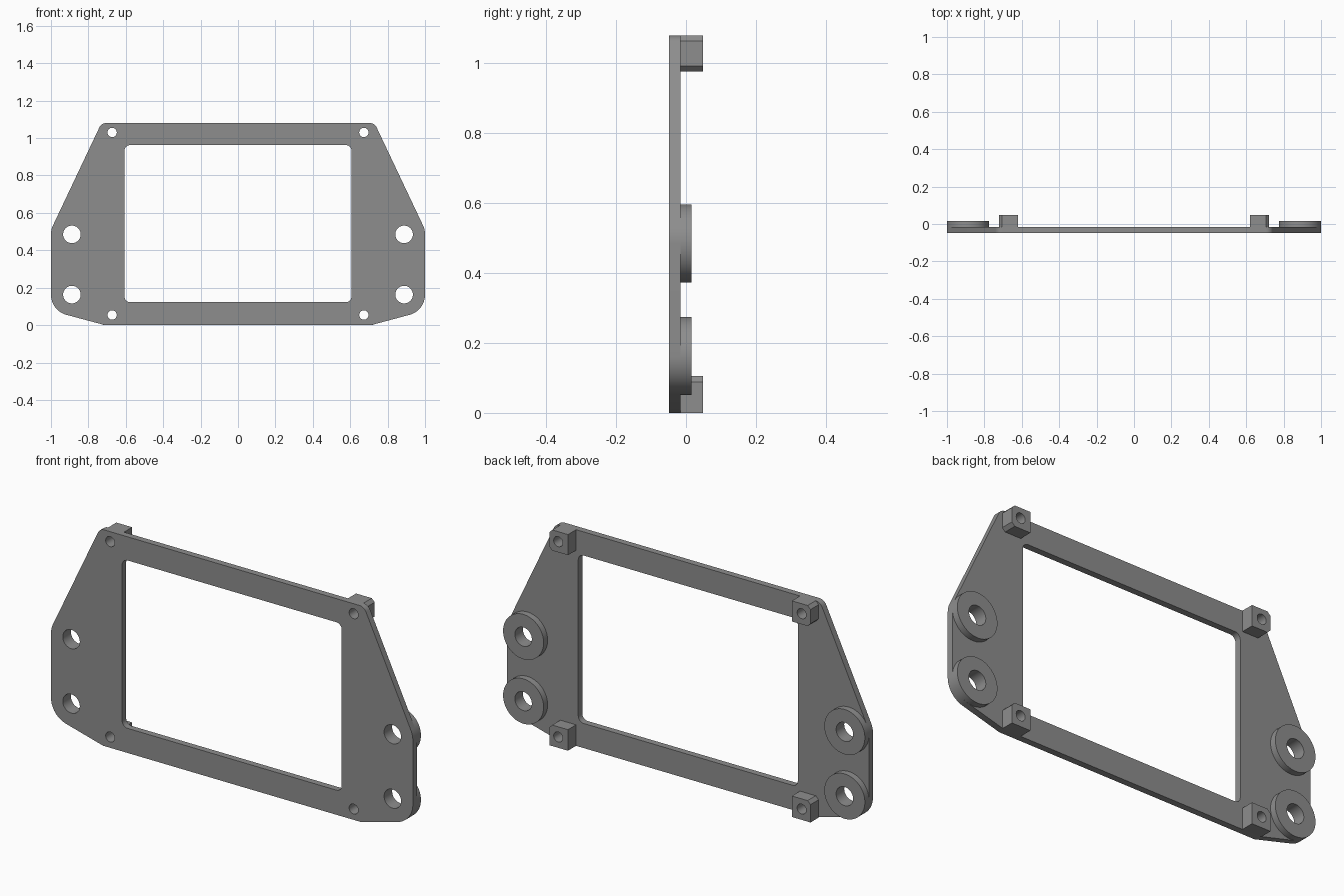
import bpy, bmesh, math

if "Cube" in bpy.data.objects:
    bpy.data.objects.remove(bpy.data.objects["Cube"])

grey = bpy.data.materials.new("grey_plastic")
grey.diffuse_color = (0.27, 0.27, 0.27, 1)
grey.use_nodes = True
grey.node_tree.nodes["Principled BSDF"].inputs["Base Color"].default_value = grey.diffuse_color

Y_FRONT, Y_PLATE, Y_PAD, Y_POST = -0.048, -0.016, 0.016, 0.048
BOLT_X, BOLT_Z, BOLT_R, PAD_R = 0.888, (0.163, 0.485), 0.047, 0.112
SCREW_X, SCREW_Z, SCREW_R = 0.673, (0.054, 1.03), 0.025


def arc(cx, cz, r, start, end, n):
    """Points on an arc, angles in degrees."""
    angles = [math.radians(start + (end - start) * i / n) for i in range(n + 1)]
    return [(cx + r * math.cos(a), cz + r * math.sin(a)) for a in angles]


def circle(cx, cz, r, n=48):
    return arc(cx, cz, r, 0, 360, n)[:-1]


def mirror(points):
    return [(-x, z) for x, z in reversed(points)]


def slab(name, loops, y0, y1):
    """Fill an outline with holes in the xz plane and extrude it along y."""
    bm = bmesh.new()
    for loop in loops:
        vs = [bm.verts.new((x, y0, z)) for x, z in loop]
        for i, v in enumerate(vs):
            bm.edges.new((v, vs[(i + 1) % len(vs)]))
    bmesh.ops.triangle_fill(bm, use_beauty=True, edges=bm.edges[:])
    ext = bmesh.ops.extrude_face_region(bm, geom=bm.faces[:], use_keep_orig=True)
    moved = [g for g in ext["geom"] if isinstance(g, bmesh.types.BMVert)]
    bmesh.ops.translate(bm, verts=moved, vec=(0, y1 - y0, 0))
    bmesh.ops.recalc_face_normals(bm, faces=bm.faces[:])
    mesh = bpy.data.meshes.new(name)
    bm.to_mesh(mesh)
    bm.free()
    mesh.materials.append(grey)
    obj = bpy.data.objects.new(name, mesh)
    bpy.context.collection.objects.link(obj)
    bpy.context.view_layer.objects.active = obj
    obj.select_set(True)
    bpy.ops.object.shade_smooth_by_angle(angle=math.radians(30))
    obj.select_set(False)


# Plate outline, right half from bottom to top, then mirrored
half = [(0.712, 0.0)]
half += arc(BOLT_X, BOLT_Z[0], PAD_R, -75, 0, 16)
half += arc(BOLT_X, BOLT_Z[1], PAD_R, 0, 25.3, 6)
half += arc(0.705, 1.04, 0.04, 25.3, 90, 8)
outline = half + mirror(half)

# Window with rounded corners
W, Z0, Z1, R = 0.607, 0.123, 0.962, 0.03
right = arc(W - R, Z0 + R, R, -90, 0, 8) + arc(W - R, Z1 - R, R, 0, 90, 8)
window = right + mirror(right)

holes = [circle(s * BOLT_X, z, BOLT_R) for s in (-1, 1) for z in BOLT_Z]
holes += [circle(s * SCREW_X, z, SCREW_R, 32) for s in (-1, 1) for z in SCREW_Z]
slab("frame_plate", [outline, window] + holes, Y_FRONT, Y_PLATE)

# Posts have small chamfers on their outer corners
X0, X1, C = 0.619, 0.722, 0.016
lower_post = [(X0, 0), (X1, 0), (X1, 0.105 - C), (X1 - C, 0.105), (X0, 0.105)]
upper_post = [(X0, 0.977), (X1 - C, 0.977), (X1, 0.977 + C),
              (X1, 1.08 - C), (X1 - C, 1.08), (X0, 1.08)]

for side, s in (("left", -1), ("right", 1)):
    # Round bolt pads
    for level, z in zip(("lower", "upper"), BOLT_Z):
        slab(f"{side}_{level}_bolt_pad",
             [circle(s * BOLT_X, z, PAD_R, 80), circle(s * BOLT_X, z, BOLT_R)],
             Y_PLATE, Y_PAD)
    # Corner screw posts
    for level, z, prof in zip(("lower", "upper"), SCREW_Z, (lower_post, upper_post)):
        profile = prof if s > 0 else mirror(prof)
        slab(f"{side}_{level}_screw_post",
             [profile, circle(s * SCREW_X, z, SCREW_R, 32)], Y_PLATE, Y_POST)
